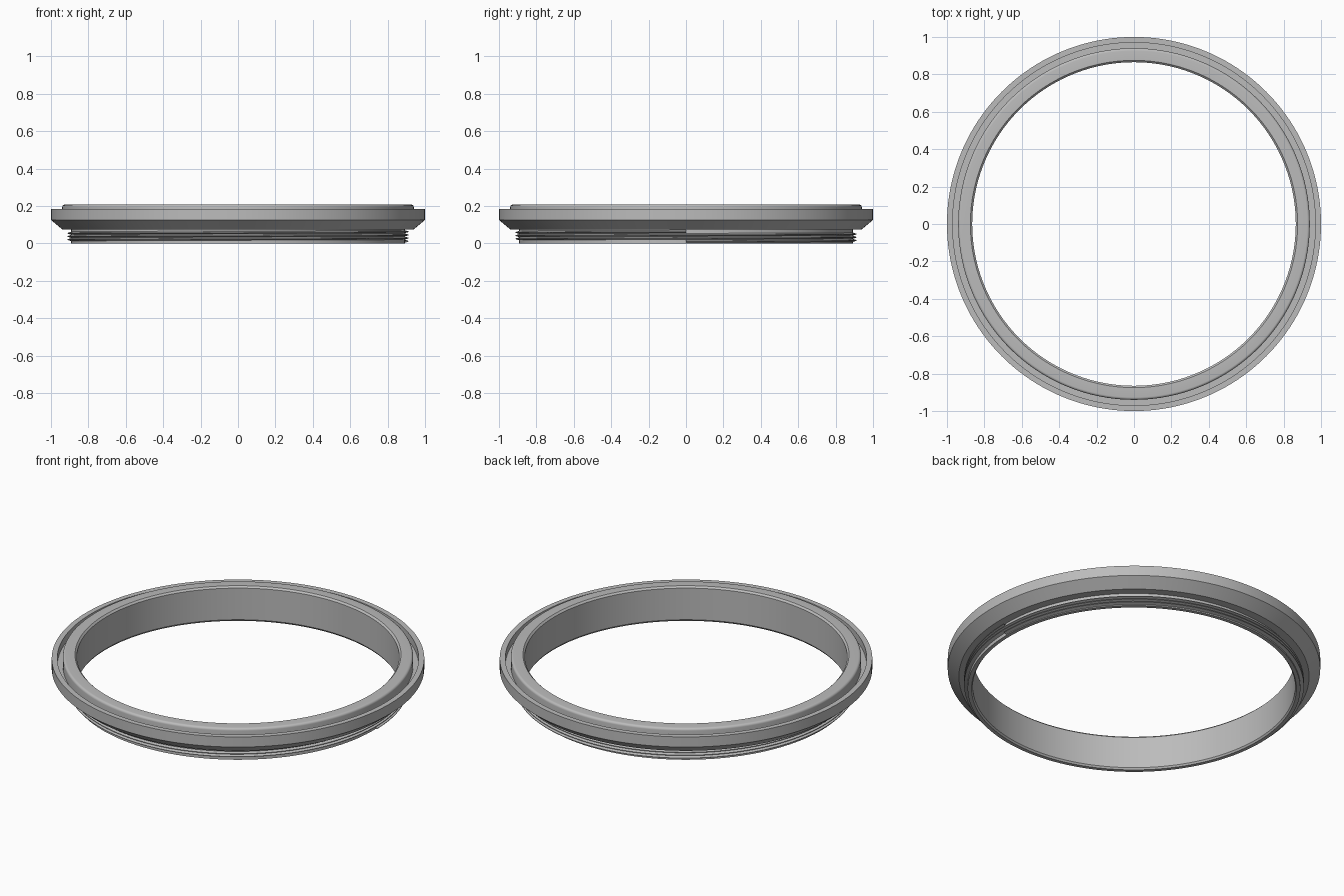
import bpy
import math

if "Cube" in bpy.data.objects:
    bpy.data.objects.remove(bpy.data.objects["Cube"], do_unlink=True)

SEGMENTS = 160

metal = bpy.data.materials.new("grey metal")
metal.use_nodes = True
colour = (0.5, 0.5, 0.5, 1)
metal.diffuse_color = colour
metal.node_tree.nodes["Principled BSDF"].inputs["Base Color"].default_value = colour


def turned(name, profile, closed=True, pitch=0, turns=1):
    """Turn a (radius, height) profile about the z axis, climbing by pitch."""
    n = len(profile)
    mesh = bpy.data.meshes.new(name)
    edges = [(i, (i + 1) % n) for i in range(n if closed else n - 1)]
    mesh.from_pydata([(r, 0, z) for r, z in profile], edges, [])
    obj = bpy.data.objects.new(name, mesh)
    bpy.context.collection.objects.link(obj)
    screw = obj.modifiers.new("turn", "SCREW")
    screw.steps = screw.render_steps = SEGMENTS
    screw.screw_offset = pitch
    screw.iterations = turns
    screw.use_merge_vertices = True
    screw.merge_threshold = 0.0001
    screw.use_normal_calculate = True
    bpy.ops.object.select_all(action="DESELECT")
    obj.select_set(True)
    bpy.context.view_layer.objects.active = obj
    bpy.ops.object.modifier_apply(modifier="turn")
    # Face the normals outward
    bpy.ops.object.mode_set(mode="EDIT")
    bpy.ops.mesh.select_all(action="SELECT")
    bpy.ops.mesh.normals_make_consistent(inside=False)
    bpy.ops.object.mode_set(mode="OBJECT")
    obj.data.materials.clear()
    obj.data.materials.append(metal)
    bpy.ops.object.shade_smooth_by_angle(angle=math.radians(25))
    return obj


# Body: bore, rounded top lip, groove, outer rim, tapered underside, thread core
lip, lip_top, fillet = 0.94, 0.207, 0.014
rounded = [(lip - fillet + fillet * math.sin(a), lip_top - fillet + fillet * math.cos(a))
           for a in (math.radians(d) for d in range(0, 91, 18))]
body = [(0.865, 0.01), (0.865, 0.197), (0.875, lip_top)] + rounded + [
    (lip, 0.14), (0.97, 0.14), (0.97, 0.185), (1, 0.185), (1, 0.125),
    (0.94, 0.075), (0.893, 0.075), (0.893, 0), (0.872, 0)]
turned("ring_body", body)

# Helical thread around the lower collar
pitch, start = 0.017, 0.003
tooth = [(0.891, start), (0.912, start + pitch * 0.4),
         (0.912, start + pitch * 0.6), (0.891, start + pitch)]
turned("screw_thread", tooth, closed=False, pitch=pitch, turns=3)
